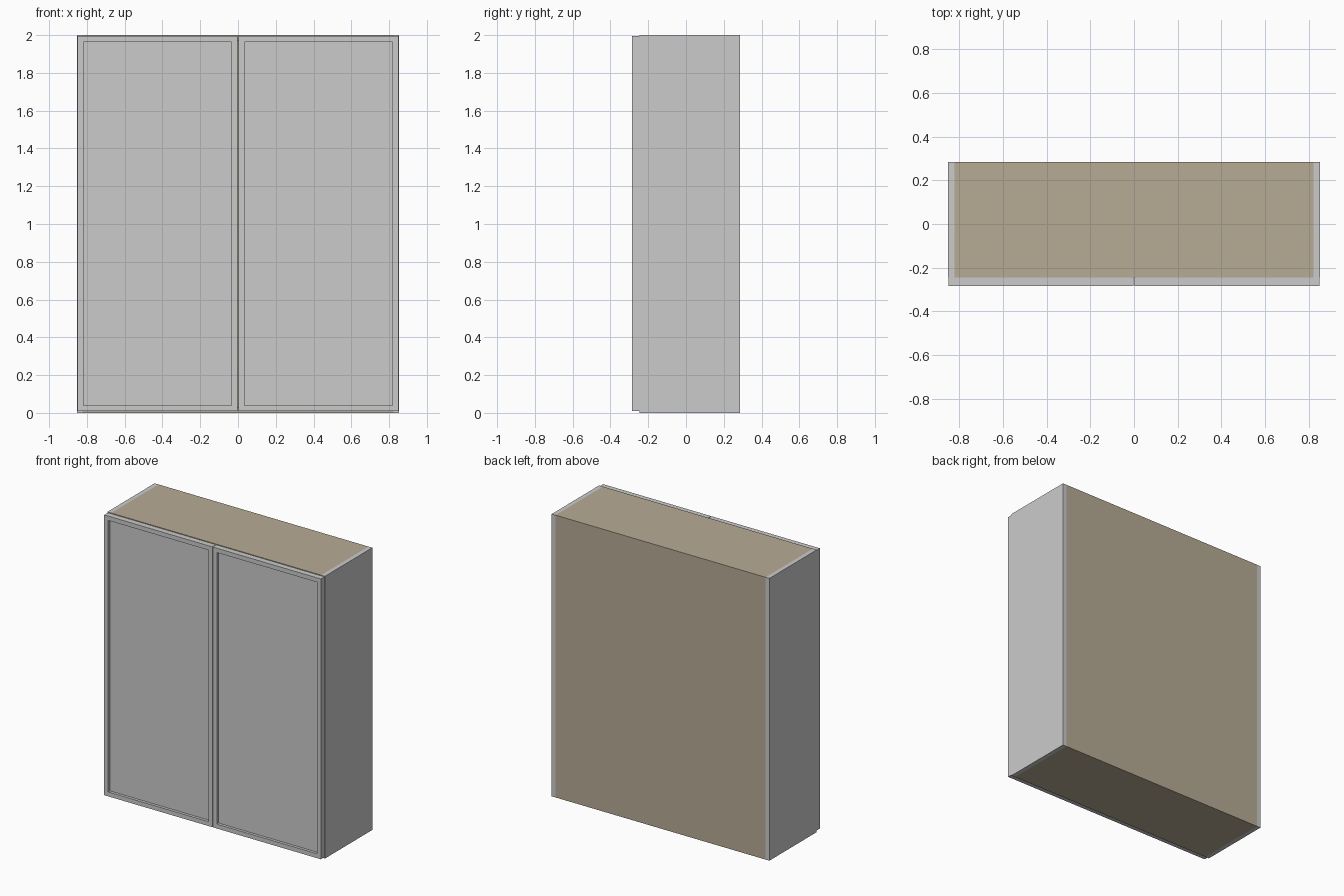
import bpy, bmesh
from mathutils import Vector

if "Cube" in bpy.data.objects:
    bpy.data.objects.remove(bpy.data.objects["Cube"])

W, D, H = 0.853, 0.285, 2.0      # half width, half depth, height
T = 0.03                         # panel thickness
FRONT = -0.245                   # front of the carcass, behind the doors

wood = bpy.data.materials.new("tan_board")
wood.diffuse_color = (0.47, 0.41, 0.30, 1)
wood.use_nodes = True
wood.node_tree.nodes["Principled BSDF"].inputs["Base Color"].default_value = wood.diffuse_color


def box_mesh(bm, lo, hi):
    lo, hi = Vector(lo), Vector(hi)
    verts = bmesh.ops.create_cube(bm, size=1)["verts"]
    for v in verts:
        v.co = Vector(((lo[i] + hi[i]) / 2 + v.co[i] * (hi[i] - lo[i])) for i in range(3))


def finish(bm, name, mat=None):
    bmesh.ops.recalc_face_normals(bm, faces=bm.faces)
    me = bpy.data.meshes.new(name)
    bm.to_mesh(me)
    bm.free()
    ob = bpy.data.objects.new(name, me)
    bpy.context.collection.objects.link(ob)
    if mat:
        me.materials.append(mat)
    return ob


def box(name, lo, hi, mat=None):
    bm = bmesh.new()
    box_mesh(bm, lo, hi)
    return finish(bm, name, mat)


def door(name, x0, x1):
    # slab whose front face is inset and pushed back to form a framed panel
    bm = bmesh.new()
    box_mesh(bm, (x0, -D, 0.009), (x1, FRONT, 1.995))
    bm.normal_update()
    face = min(bm.faces, key=lambda f: f.calc_center_median().y)
    bmesh.ops.inset_individual(bm, faces=[face], thickness=0.044)
    inner = bmesh.ops.extrude_face_region(bm, geom=[face])
    bmesh.ops.translate(bm, vec=(0, 0.02, 0),
                        verts=[g for g in inner["geom"] if isinstance(g, bmesh.types.BMVert)])
    if face.is_valid:
        bmesh.ops.delete(bm, geom=[face], context='FACES_ONLY')
    return finish(bm, name)


# Grey side panels and doors, left and right
for side, s in (("left", -1), ("right", 1)):
    xs = sorted((s * (W - T), s * W))
    box(side + "_side_panel", (xs[0], FRONT, 0), (xs[1], D, H))
    dx = sorted((s * 0.002, s * 0.849))
    door(side + "_door", dx[0], dx[1])

# Tan top, bottom and back boards between the sides
X = W - T
box("top_board", (-X, FRONT, H - T), (X, D, H), wood)
box("bottom_board", (-X, FRONT, 0), (X, D, T), wood)
box("back_board", (-X, D - 0.02, T), (X, D, H - T), wood)
